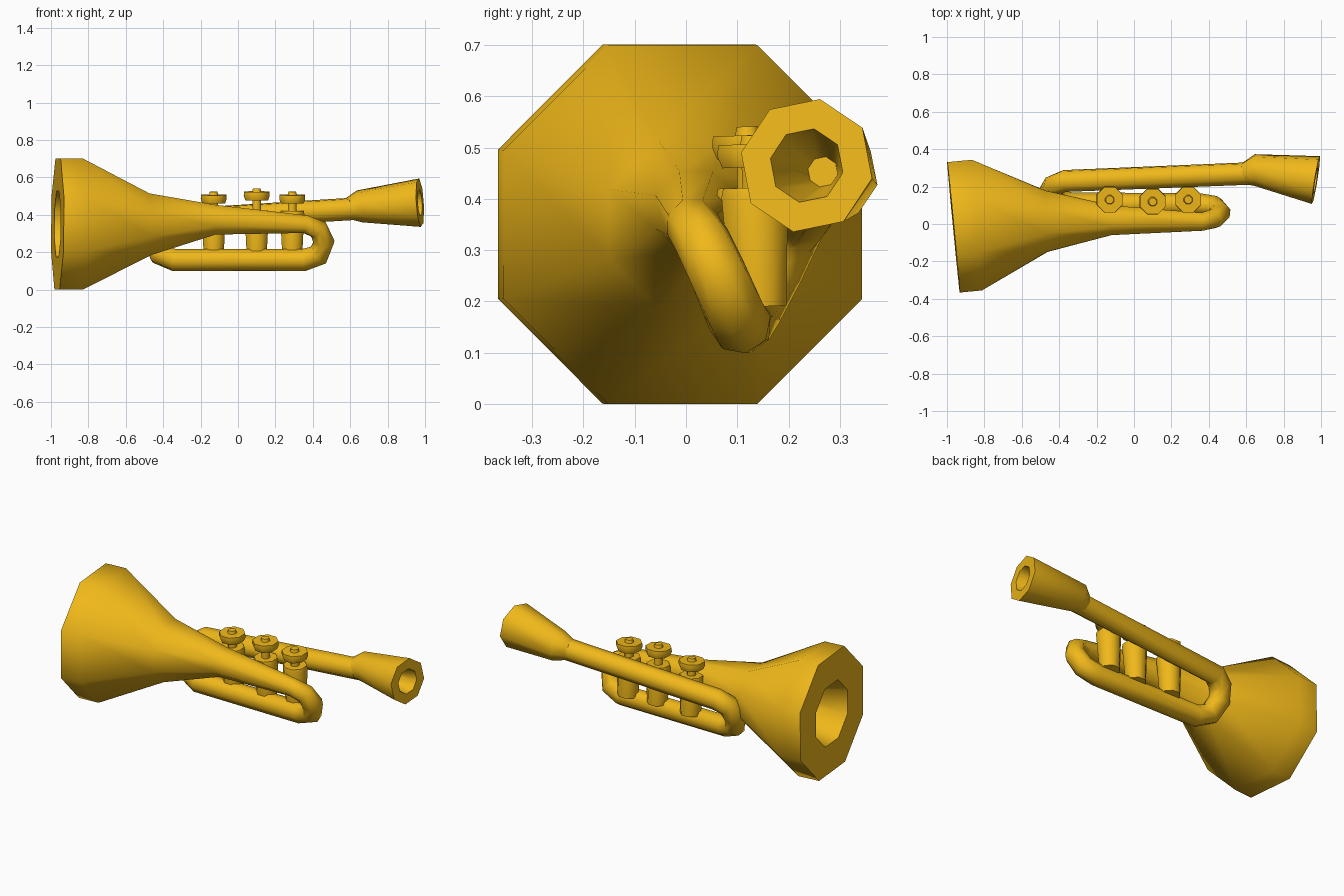
import bpy, bmesh, math
from mathutils import Vector

if "Cube" in bpy.data.objects:
    bpy.data.objects.remove(bpy.data.objects["Cube"])

SIDES = 8
brass = bpy.data.materials.new("brass")
brass.diffuse_color = (0.87, 0.48, 0.01, 1)
brass.use_nodes = True
brass.node_tree.nodes["Principled BSDF"].inputs["Base Color"].default_value = brass.diffuse_color


def sweep(name, pts, axis=None, phase=22.5, hole=None):
    """Octagonal tube through (x, y, z, radius) points; hole = (radius, depth, end radius)."""
    c = [Vector(p[:3]) for p in pts]
    rings = []
    up = Vector((1, 0, 0)) if axis else Vector((0, 0, 1))
    for i, p in enumerate(pts):
        if axis:
            t = Vector(axis).normalized()
        else:
            a = (c[i] - c[i - 1]).normalized() if i else Vector()
            b = (c[i + 1] - c[i]).normalized() if i < len(c) - 1 else Vector()
            t = (a + b).normalized()
        up = (up - t * up.dot(t)).normalized()
        rings.append((c[i], t, up.copy(), p[3]))
    if hole:
        c0, t0, u0, _ = rings[0]
        rings[:0] = [(c0 + t0 * hole[1], t0, u0, hole[2]), (c0, t0, u0, hole[0])]
    bm = bmesh.new()
    loops = []
    for pos, t, u, r in rings:
        s = t.cross(u)
        angs = [math.radians(phase) + math.tau * k / SIDES for k in range(SIDES)]
        loops.append([bm.verts.new(pos + (u * math.cos(a) + s * math.sin(a)) * r) for a in angs])
    for l0, l1 in zip(loops, loops[1:]):
        for k in range(SIDES):
            j = (k + 1) % SIDES
            bm.faces.new((l0[k], l0[j], l1[j], l1[k]))
    bm.faces.new(loops[0][::-1])
    bm.faces.new(loops[-1])
    bmesh.ops.recalc_face_normals(bm, faces=bm.faces)
    me = bpy.data.meshes.new(name)
    bm.to_mesh(me)
    bm.free()
    me.materials.append(brass)
    ob = bpy.data.objects.new(name, me)
    bpy.context.collection.objects.link(ob)
    bpy.ops.object.select_all(action='DESELECT')
    ob.select_set(True)
    bpy.context.view_layer.objects.active = ob
    bpy.ops.object.shade_smooth_by_angle(angle=math.radians(50))
    return ob


# Bell flowing into the looped tubing and on to the lead pipe
sweep("bell_and_tubing", [
    (-0.965, -0.018, 0.351, 0.379), (-0.84, -0.006, 0.35, 0.379),
    (-0.47, 0.015, 0.35, 0.178), (-0.12, 0.02, 0.374, 0.086),
    (0.36, 0.012, 0.35, 0.052),
    # right bend
    (0.43, 0.03, 0.322, 0.055), (0.46, 0.062, 0.255, 0.058), (0.43, 0.092, 0.185, 0.06),
    # lower run
    (0.35, 0.105, 0.158, 0.061), (-0.34, 0.11, 0.158, 0.061),
    # left bend
    (-0.42, 0.13, 0.19, 0.061), (-0.45, 0.17, 0.265, 0.061), (-0.43, 0.205, 0.338, 0.061),
    # lead pipe
    (-0.37, 0.23, 0.372, 0.061), (0.62, 0.27, 0.432, 0.062),
], hole=(0.19, 0.4, 0.09))

# Mouthpiece, from the rim back to the lead pipe
sweep("mouthpiece", [
    (0.973, 0.235, 0.465, 0.132), (0.65, 0.287, 0.445, 0.088), (0.595, 0.269, 0.431, 0.062),
], phase=11, hole=(0.073, 0.2, 0.03))

# Valves: body, stem, finger cap and knob; dz lifts the cap
profile = [(0.19, 0.058, 0), (0.405, 0.07, 0), (0.422, 0.066, 0), (0.422, 0.025, 0),
           (0.462, 0.025, 1), (0.462, 0.066, 1), (0.485, 0.075, 1), (0.507, 0.073, 1),
           (0.507, 0.026, 1), (0.524, 0.022, 1)]
for i, (x, y, dz) in enumerate([(-0.13, 0.13, 0), (0.10, 0.12, 0.017), (0.29, 0.13, 0)]):
    sweep(f"valve_{i + 1}",
          [(x, y + (0.5 - z) * 0.04, z + dz * k, r) for z, r, k in profile], axis=(0, -0.04, 1))
